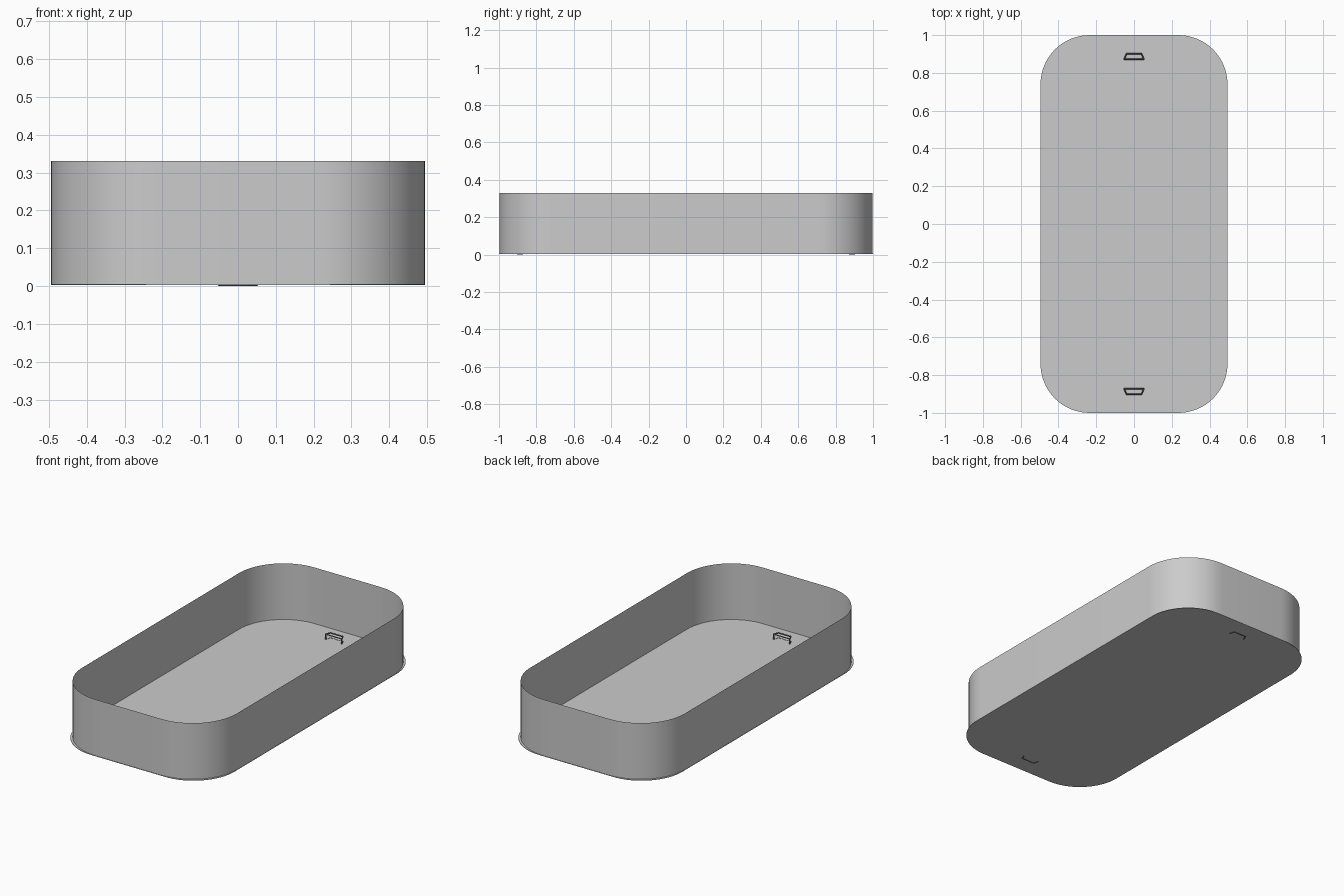
import bpy, bmesh, math

if "Cube" in bpy.data.objects:
    bpy.data.objects.remove(bpy.data.objects["Cube"])


def material(name, v):
    m = bpy.data.materials.new(name)
    m.diffuse_color = (v, v, v, 1)
    m.use_nodes = True
    m.node_tree.nodes["Principled BSDF"].inputs["Base Color"].default_value = m.diffuse_color
    return m


GREY = material("light grey", 0.6)
DARK = material("dark grey", 0.15)


def outline(hx, hy, r, n=16):
    """Rounded rectangle points, counter-clockwise."""
    pts = []
    for k, (sx, sy) in enumerate([(1, 1), (-1, 1), (-1, -1), (1, -1)]):
        for i in range(n + 1):
            a = math.pi / 2 * (k + i / n)
            pts.append((sx * (hx - r) + r * math.cos(a), sy * (hy - r) + r * math.sin(a)))
    return pts


def finish(name, bm, mat):
    me = bpy.data.meshes.new(name)
    bm.to_mesh(me)
    bm.free()
    ob = bpy.data.objects.new(name, me)
    bpy.context.collection.objects.link(ob)
    me.materials.append(mat)
    bpy.context.view_layer.objects.active = ob
    ob.select_set(True)
    bpy.ops.object.shade_smooth_by_angle(angle=math.radians(30))
    ob.select_set(False)
    return ob


# Thin upright wall
bm = bmesh.new()
pts = outline(0.494, 0.998, 0.285)
rings = [[bm.verts.new((x, y, z)) for x, y in pts] for z in (0.005, 0.33)]
for i in range(len(pts)):
    j = (i + 1) % len(pts)
    bm.faces.new((rings[0][i], rings[0][j], rings[1][j], rings[1][i]))
finish("tray_wall", bm, GREY)

# Floor plate, with slightly squarer corners than the wall
bm = bmesh.new()
face = bm.faces.new([bm.verts.new((x, y, 0.003)) for x, y in outline(0.495, 1.0, 0.26)])
ext = bmesh.ops.extrude_face_region(bm, geom=[face], use_keep_orig=True)
for g in ext["geom"]:
    if isinstance(g, bmesh.types.BMVert):
        g.co.z = 0.006
bmesh.ops.recalc_face_normals(bm, faces=bm.faces)
finish("tray_floor", bm, GREY)


def bar(name, points, width):
    """Slim round bar along a path."""
    cu = bpy.data.curves.new(name, "CURVE")
    cu.dimensions = "3D"
    cu.bevel_depth = width / 2
    cu.bevel_resolution = 1
    cu.use_fill_caps = True
    sp = cu.splines.new("POLY")
    sp.points.add(len(points) - 1)
    for p, c in zip(sp.points, points):
        p.co = (*c, 1)
    ob = bpy.data.objects.new(name, cu)
    bpy.context.collection.objects.link(ob)
    cu.materials.append(DARK)


# Small grips at both ends: a base bracket and a raised bridge
for side, s in (("back", 1), ("front", -1)):
    bar(side + "_grip_base", [(-0.05, s * 0.873, 0.004), (-0.04, s * 0.901, 0.004),
                              (0.04, s * 0.901, 0.004), (0.05, s * 0.873, 0.004)], 0.008)
    bar(side + "_grip_bridge", [(-0.051, s * 0.873, 0.004), (-0.051, s * 0.873, 0.035),
                                (0.051, s * 0.873, 0.035), (0.051, s * 0.873, 0.004)], 0.008)
    bar(side + "_grip_back", [(-0.051, s * 0.873, 0.035), (-0.04, s * 0.901, 0.035),
                              (0.04, s * 0.901, 0.035), (0.051, s * 0.873, 0.035)], 0.008)
